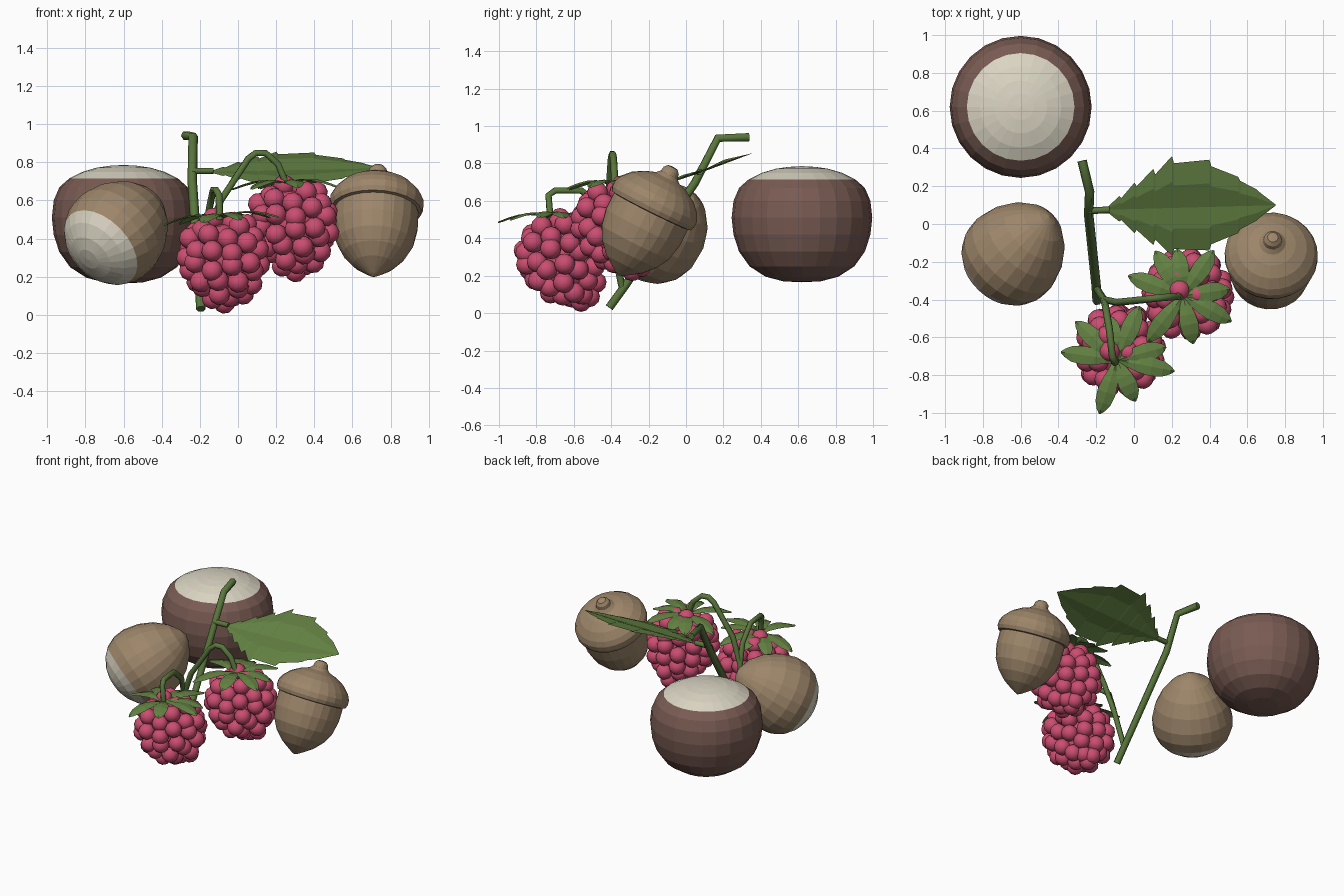
import bpy, bmesh, math
from mathutils import Vector, Matrix

if "Cube" in bpy.data.objects:
    bpy.data.objects.remove(bpy.data.objects["Cube"])


def material(name, rgb):
    m = bpy.data.materials.new(name)
    m.diffuse_color = (*rgb, 1)
    m.use_nodes = True
    m.node_tree.nodes["Principled BSDF"].inputs["Base Color"].default_value = m.diffuse_color
    return m


BROWN = material("chestnut brown", (0.19, 0.105, 0.085))
CREAM = material("cream", (0.70, 0.66, 0.54))
TAN = material("nut tan", (0.34, 0.24, 0.145))
PINK = material("berry pink", (0.60, 0.075, 0.165))
LEAF = material("leaf green", (0.125, 0.22, 0.055))
STEM = material("stem green", (0.10, 0.18, 0.045))


def finish(name, bm, mats, fix=True):
    if fix:
        bmesh.ops.recalc_face_normals(bm, faces=bm.faces)
    me = bpy.data.meshes.new(name)
    bm.to_mesh(me)
    bm.free()
    for m in mats:
        me.materials.append(m)
    ob = bpy.data.objects.new(name, me)
    bpy.context.collection.objects.link(ob)
    return ob


def lathe(name, profile, origin, axis, mats, split=None, seg=24):
    """Spin (height, radius) pairs about an axis; faces above split get material 1."""
    rot = Vector(axis).to_track_quat('Z', 'Y').to_matrix().to_4x4()
    mat = Matrix.Translation(origin) @ rot
    bm = bmesh.new()
    rings = []
    for h, r in profile:
        n = seg if r > 0 else 1
        rings.append([bm.verts.new((r * math.cos(2 * math.pi * i / seg),
                                    r * math.sin(2 * math.pi * i / seg), h)) for i in range(n)])
    for a, b in zip(rings, rings[1:]):
        for i in range(seg):
            j = (i + 1) % seg
            vs = [a[i % len(a)], a[j % len(a)], b[j % len(b)], b[i % len(b)]]
            f = bm.faces.new(list(dict.fromkeys(vs)))
            if split is not None and f.calc_center_median().z > split:
                f.material_index = 1
    bm.transform(mat)
    return finish(name, bm, mats)


# chestnut with pale top
lathe("chestnut", [(.165, 0), (.17, .1), (.195, .195), (.25, .28), (.33, .337), (.42, .366),
                   (.51, .376), (.6, .366), (.67, .336), (.715, .285), (.75, .215),
                   (.772, .14), (.782, .07), (.786, 0)],
      (-.6, .62, 0), (0, 0, 1), [BROWN, CREAM], .715)

# hazelnut lying at an angle, pale end towards front left
lathe("hazelnut", [(-.325, 0), (-.31, .05), (-.265, .125), (-.19, .195), (-.1, .243), (0, .268),
                   (.08, .264), (.15, .235), (.2, .19), (.24, .125), (.26, .06), (.265, 0)],
      (-.635, -.155, .435), (-.57, -.61, -.55), [TAN, CREAM], .151)

# acorn: body and cap
tip = Vector((.71, -.36, .2))
axis = Vector((.735, -.07, .78)) - tip
lathe("acorn_body", [(0, 0), (.012, .025), (.035, .06), (.07, .11), (.13, .165), (.2, .203),
                     (.29, .222), (.38, .222), (.44, .2), (.44, 0)], tip, axis, [TAN])
lathe("acorn_cap", [(.385, 0), (.385, .215), (.39, .237), (.415, .247), (.45, .246), (.485, .228),
                    (.53, .185), (.565, .125), (.585, .07), (.605, .05), (.63, .045),
                    (.648, .028), (.652, 0)], tip, axis, [TAN])


def berry(name, center, axis):
    """Rings of small spheres around a solid core, narrowing to the tip."""
    q = Vector(axis).to_track_quat('Z', 'Y').to_matrix().to_4x4()
    bm = bmesh.new()
    bmesh.ops.create_icosphere(bm, subdivisions=2, radius=1,
                               matrix=Matrix.Diagonal((.17, .17, .21, 1)))
    rows = [(-.195, .10), (-.14, .165), (-.06, .19), (.025, .185), (.105, .15), (.175, .095), (.225, .03)]
    for k, (h, r) in enumerate(rows):
        n = max(3, round(2 * math.pi * r / .108))
        for i in range(n):
            a = 2 * math.pi * (i + .5 * (k % 2)) / n + k * .15
            dh = .012 * (-1) ** i
            bmesh.ops.create_icosphere(
                bm, subdivisions=2, radius=.057,
                matrix=Matrix.Translation((r * math.cos(a), r * math.sin(a), h + dh)))
    bm.transform(Matrix.Translation(center) @ q)
    for f in bm.faces:
        f.smooth = True
    return finish(name, bm, [PINK])


berry("front_berry", (-.075, -.655, .283), (.08, .48, -.86))
berry("rear_berry", (.29, -.36, .455), (.13, .38, -.9))


def calyx(name, center, petals, lean):
    """Ring of slim arched sepals, given as (angle, length) pairs."""
    bm = bmesh.new()
    shape = [(0, .016), (.2, .028), (.4, .043), (.6, .05), (.8, .042), (.93, .022), (1, .004)]
    for ang, length in petals:
        a = math.radians(ang)
        d, s = Vector((math.cos(a), math.sin(a), 0)), Vector((-math.sin(a), math.cos(a), 0))
        rows = []
        for t, w in shape:
            p = Vector(center) + d * t * length
            p.z += .03 * math.sin(math.pi * t) - .02 * t + lean * d.x * t * length
            rows.append([bm.verts.new(p + s * w - Vector((0, 0, .008))), bm.verts.new(p),
                         bm.verts.new(p - s * w - Vector((0, 0, .008)))])
        for r0, r1 in zip(rows, rows[1:]):
            for i in range(2):
                bm.faces.new([r0[i], r0[i + 1], r1[i + 1], r1[i]])
    bm.normal_update()
    for f in bm.faces:
        if f.normal.z < 0:
            f.normal_flip()
    return finish(name, bm, [LEAF], fix=False)


calyx("front_calyx", (-.09, -.72, .515),
      [(172, .3), (252, .3), (294, .24), (349, .31), (15, .27), (67, .31), (100, .24), (137, .3)], .07)
calyx("rear_calyx", (.26, -.38, .69),
      [(160, .31), (232, .31), (282, .26), (332, .29), (8, .25), (56, .29), (97, .25), (122, .28)], .03)


def tube(name, points, radius):
    """Six-sided stalk along a path."""
    cu = bpy.data.curves.new(name, 'CURVE')
    cu.dimensions = '3D'
    cu.bevel_depth = radius
    cu.bevel_resolution = 1
    cu.use_fill_caps = True
    sp = cu.splines.new('POLY')
    sp.points.add(len(points) - 1)
    for p, co in zip(sp.points, points):
        p.co = (*co, 1)
    cu.materials.append(STEM)
    ob = bpy.data.objects.new(name, cu)
    bpy.context.collection.objects.link(ob)
    return ob


# stems
tube("main_stem", [(-.195, -.41, .03), (-.2, -.33, .14), (-.24, .05, .7),
                   (-.235, .17, .935), (-.275, .335, .94)], .025)
tube("rear_berry_stalk", [(-.198, -.34, .13), (-.16, -.4, .42), (-.09, -.415, .6), (.055, -.4, .82),
                          (.095, -.395, .85), (.145, -.39, .848), (.21, -.385, .79), (.255, -.38, .68)], .019)
tube("front_berry_stalk", [(-.16, -.4, .42), (-.15, -.44, .56), (-.13, -.56, .655),
                           (-.115, -.7, .655), (-.1, -.735, .63), (-.095, -.725, .5)], .019)
tube("leaf_stalk", [(-.24, .07, .755), (-.13, .075, .755)], .018)

# serrated leaf: alternating tooth tips and notches on both sides of a midrib
teeth = [(.08, .07), (.17, .14), (.28, .21), (.39, .275), (.61, .25), (.78, .155), (.89, .085)]
outline = [(0, .006)]
for u, w in teeth:
    outline += [(u, w), (u + .012, w * .86)]
outline.append((1, .003))
bm = bmesh.new()
cols = []
for u, w in outline:
    x, mid = -.15 + .9 * u, .075 + .025 * u
    col = []
    for k in (-.92, -.46, 0, .5, 1):
        y = mid + k * w
        lift = .018 * math.sin(math.pi * u) * (1 - abs(2 * abs(k) - 1))
        col.append(bm.verts.new((x, y, .755 + .36 * (y - .09) + lift + .01 * u)))
    cols.append(col)
for a, b in zip(cols, cols[1:]):
    for i in range(4):
        bm.faces.new([a[i], b[i], b[i + 1], a[i + 1]])
finish("leaf", bm, [LEAF], fix=False)
